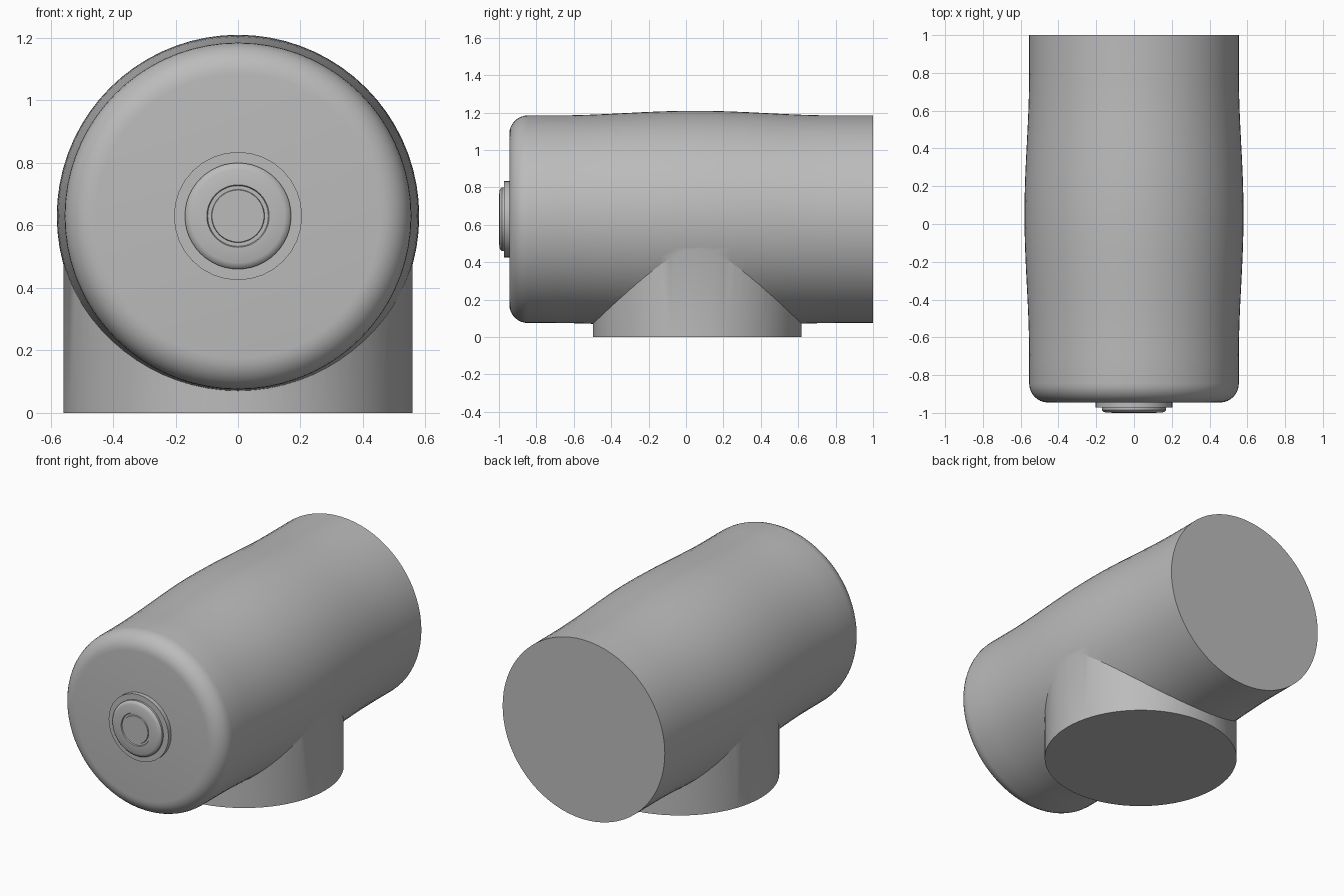
import bpy
import math

cube = bpy.data.objects.get("Cube")
if cube:
    bpy.data.objects.remove(cube, do_unlink=True)

AXIS_Z = 0.63   # height of the barrel axis
RADIUS = 0.555  # end radius of the barrel and branch
FRONT = -0.945  # flat face of the closed end
FILLET = 0.1

grey = bpy.data.materials.new("plain grey")
grey.use_nodes = True
grey.diffuse_color = (0.5, 0.5, 0.5, 1)
grey.node_tree.nodes["Principled BSDF"].inputs["Base Color"].default_value = (0.5, 0.5, 0.5, 1)


def lathe(name, profile, place, segments):
    """Turn (radius, distance) pairs into a closed solid with flat end caps."""
    verts, faces = [], []
    for r, d in profile:
        for i in range(segments):
            a = 2 * math.pi * i / segments
            verts.append(place(r * math.cos(a), r * math.sin(a), d))
    for k in range(len(profile) - 1):
        for i in range(segments):
            j = (i + 1) % segments
            a, b = k * segments, (k + 1) * segments
            faces.append((a + i, a + j, b + j, b + i))
    faces.append(tuple(reversed(range(segments))))
    last = (len(profile) - 1) * segments
    faces.append(tuple(range(last, last + segments)))
    mesh = bpy.data.meshes.new(name)
    mesh.from_pydata(verts, [], faces)
    mesh.materials.append(grey)
    obj = bpy.data.objects.new(name, mesh)
    bpy.context.collection.objects.link(obj)
    return obj


def along_y(u, v, d):
    return (-u, d, AXIS_Z + v)


def along_z(u, v, d):
    return (u, 0.06 + v, d)


def smooth(obj, angle):
    bpy.ops.object.select_all(action='DESELECT')
    obj.select_set(True)
    bpy.context.view_layer.objects.active = obj
    bpy.ops.object.shade_smooth_by_angle(angle=math.radians(angle))


# Barrel: rounded closed end, then a gentle swell around the middle
profile = []
for i in range(9):
    t = math.pi / 2 * i / 8
    profile.append((RADIUS - FILLET + FILLET * math.sin(t),
                    FRONT + FILLET - FILLET * math.cos(t)))
for i in range(17):
    y = -0.7 + 1.5 * i / 16
    swell = 0.5 - 0.5 * math.cos(2 * math.pi * i / 16)
    profile.append((RADIUS + 0.025 * swell, y))
profile.append((RADIUS, 1.0))
barrel = lathe("barrel", profile, along_y, 72)

# Branch: short round outlet below, joined to the barrel
branch = lathe("branch", [(RADIUS + 0.003, 0), (RADIUS + 0.003, AXIS_Z)], along_z, 72)
union = barrel.modifiers.new("join branch", 'BOOLEAN')
union.operation = 'UNION'
union.solver = 'EXACT'
union.object = branch
bpy.context.view_layer.objects.active = barrel
bpy.ops.object.modifier_apply(modifier=union.name)
bpy.data.objects.remove(branch, do_unlink=True)
smooth(barrel, 25)

# End boss: flange, rounded disc and a grooved centre button
flange = lathe("boss_flange", [(0.205, -0.972), (0.205, FRONT + 0.01)], along_y, 32)
disc = lathe("boss_disc", [(0.083, -1.0), (0.085, -0.994), (0.097, -0.994), (0.1, -1.0),
                           (0.15, -0.998), (0.163, -0.993), (0.17, -0.984), (0.17, -0.965)],
             along_y, 48)
for part in (flange, disc):
    smooth(part, 35)
